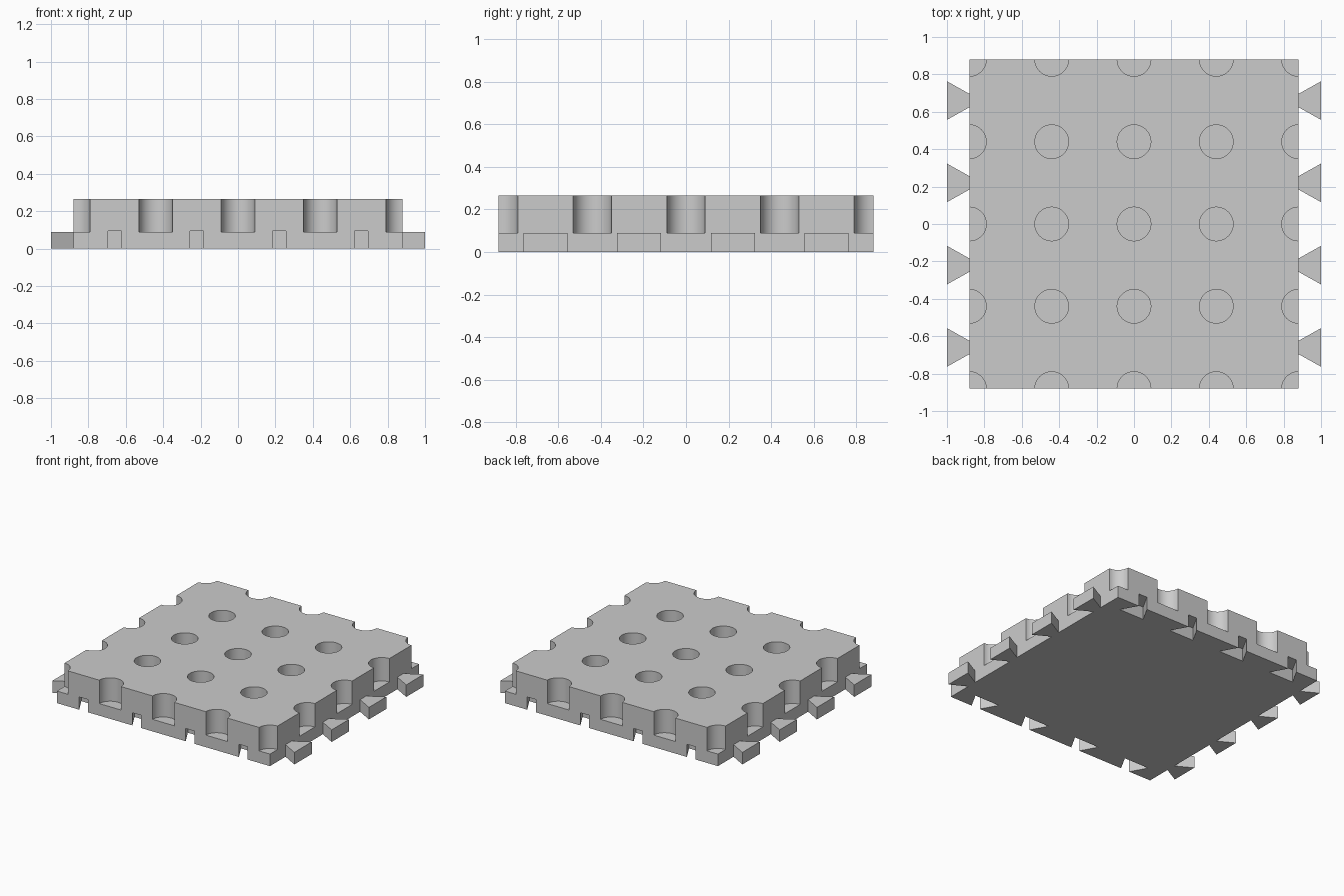
import bpy
import bmesh
import math

default_cube = bpy.data.objects.get("Cube")
if default_cube:
    bpy.data.objects.remove(default_cube, do_unlink=True)

HALF = 0.88        # half width of the square tile
HEIGHT = 0.265
FLOOR = 0.09       # bottom of the holes and top of the tabs
PITCH = 0.44
REACH = 0.12       # dovetail length
NECK, FLARE = 0.036, 0.103   # dovetail half widths

grey = bpy.data.materials.new("plain_grey")
grey.use_nodes = True
COLOUR = (0.6, 0.6, 0.6, 1)
grey.diffuse_color = COLOUR
grey.node_tree.nodes["Principled BSDF"].inputs["Base Color"].default_value = COLOUR


def prism(bm, outline, z0, z1):
    """Extrude a counter-clockwise outline from z0 to z1."""
    low = [bm.verts.new((x, y, z0)) for x, y in outline]
    high = [bm.verts.new((x, y, z1)) for x, y in outline]
    bm.faces.new(low[::-1])
    bm.faces.new(high)
    n = len(outline)
    for i in range(n):
        j = (i + 1) % n
        bm.faces.new((low[i], low[j], high[j], high[i]))


def make_object(name, bm):
    bmesh.ops.recalc_face_normals(bm, faces=bm.faces)
    mesh = bpy.data.meshes.new(name)
    bm.to_mesh(mesh)
    bm.free()
    mesh.materials.append(grey)
    obj = bpy.data.objects.new(name, mesh)
    bpy.context.collection.objects.link(obj)
    return obj


def circle(cx, cy, radius, sides=48):
    angles = [2 * math.pi * i / sides for i in range(sides)]
    return [(cx + radius * math.cos(a), cy + radius * math.sin(a)) for a in angles]


dovetail_centres = [(i - 1.5) * PITCH for i in range(4)]

# Square tile body
bm = bmesh.new()
prism(bm, [(-HALF, -HALF), (HALF, -HALF), (HALF, HALF), (-HALF, HALF)], 0, HEIGHT)
tile = make_object("tile_body", bm)

# Cutter: blind round holes on a grid, plus dovetail sockets at front and back
bm = bmesh.new()
for i in range(-2, 3):
    for j in range(-2, 3):
        prism(bm, circle(i * PITCH, j * PITCH, 0.09), FLOOR, HEIGHT + 0.1)
for side in (-1, 1):
    for c in dovetail_centres:
        outer, edge, inner = side * (HALF + 0.05), side * HALF, side * (HALF - REACH)
        prism(bm, [(c - NECK, outer), (c + NECK, outer), (c + NECK, edge),
                   (c + FLARE, inner), (c - FLARE, inner), (c - NECK, edge)],
              -0.1, FLOOR + 0.005)
cutter = make_object("hole_cutter", bm)
cutter.hide_render = True

cut = tile.modifiers.new("holes", "BOOLEAN")
cut.operation = "DIFFERENCE"
cut.solver = "EXACT"
cut.object = cutter
bpy.context.view_layer.update()
carved = bpy.data.meshes.new_from_object(
    tile.evaluated_get(bpy.context.evaluated_depsgraph_get()))
tile.modifiers.clear()
tile.data = carved
bpy.data.objects.remove(cutter, do_unlink=True)

# Dovetail tabs on the left and right sides
for side, label in ((1, "left"), (-1, "right")):
    bm = bmesh.new()
    for c in dovetail_centres:
        near, far = side * HALF, side * (HALF + REACH)
        prism(bm, [(near, c - NECK), (far, c - FLARE),
                   (far, c + FLARE), (near, c + NECK)], 0, FLOOR)
    make_object(label + "_dovetail_tabs", bm)

# Smooth hole walls with crisp edges
bpy.ops.object.select_all(action="DESELECT")
tile.select_set(True)
bpy.context.view_layer.objects.active = tile
bpy.ops.object.shade_smooth_by_angle(angle=math.radians(30))
